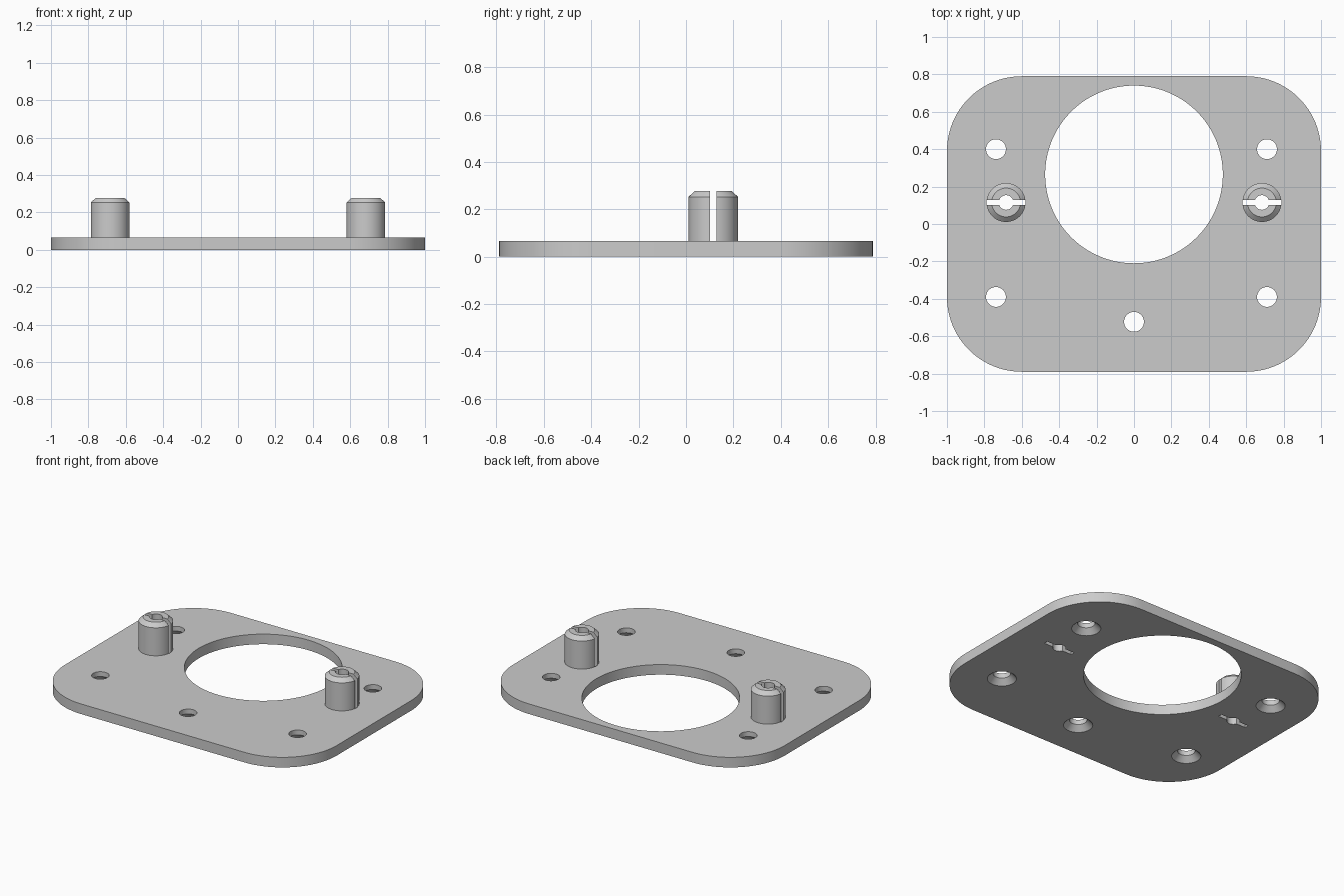
import bpy
import bmesh
from math import cos, sin, pi, radians

cube = bpy.data.objects.get("Cube")
if cube:
    bpy.data.objects.remove(cube, do_unlink=True)

THICK = 0.067
TOP = 0.278
OVER = 0.05          # how far cutters overshoot
POST_X, POST_Y, POST_R = 0.684, 0.115, 0.104

grey = bpy.data.materials.new("plain grey")
grey.use_nodes = True
grey.diffuse_color = (0.6, 0.6, 0.6, 1)
grey.node_tree.nodes["Principled BSDF"].inputs["Base Color"].default_value = (0.6, 0.6, 0.6, 1)


def finish(name, bm):
    bmesh.ops.recalc_face_normals(bm, faces=bm.faces)
    mesh = bpy.data.meshes.new(name)
    bm.to_mesh(mesh)
    bm.free()
    mesh.materials.append(grey)
    obj = bpy.data.objects.new(name, mesh)
    bpy.context.collection.objects.link(obj)
    return obj


def lathe(name, x, y, profile, segs=64):
    """Closed solid turned about a vertical axis from (radius, z) points."""
    bm = bmesh.new()
    rings = [[bm.verts.new((x + r * cos(2 * pi * i / segs), y + r * sin(2 * pi * i / segs), z))
              for i in range(segs)] for r, z in profile]
    for low, high in zip(rings, rings[1:]):
        for i in range(segs):
            j = (i + 1) % segs
            bm.faces.new((low[i], low[j], high[j], high[i]))
    bm.faces.new(rings[0])
    bm.faces.new(rings[-1])
    return finish(name, bm)


def box(name, x, y, half_x, half_y, z0, z1):
    bm = bmesh.new()
    bmesh.ops.create_cube(bm, size=1)
    for v in bm.verts:
        v.co = (x + v.co.x * 2 * half_x, y + v.co.y * 2 * half_y, z1 if v.co.z > 0 else z0)
    return finish(name, bm)


def rounded_plate(name, half_x, half_y, radius, height, steps=24):
    bm = bmesh.new()
    verts = []
    for k, (sx, sy) in enumerate(((1, 1), (-1, 1), (-1, -1), (1, -1))):
        for i in range(steps + 1):
            a = (k + i / steps) * pi / 2
            verts.append(bm.verts.new((sx * (half_x - radius) + radius * cos(a),
                                       sy * (half_y - radius) + radius * sin(a), 0)))
    face = bm.faces.new(verts)
    side = bmesh.ops.extrude_face_region(bm, geom=[face])["geom"]
    bmesh.ops.translate(bm, vec=(0, 0, height),
                        verts=[g for g in side if isinstance(g, bmesh.types.BMVert)])
    return finish(name, bm)


def combine(target, tool, operation):
    tool.hide_render = True
    mod = target.modifiers.new(tool.name, "BOOLEAN")
    mod.operation = operation
    mod.solver = "EXACT"
    mod.object = tool
    bpy.context.view_layer.objects.active = target
    bpy.ops.object.modifier_apply(modifier=mod.name)
    bpy.data.objects.remove(tool, do_unlink=True)


# Base plate with rounded corners
plate = rounded_plate("mounting_plate", 1.0, 0.79, 0.4, THICK)

# Large round opening
combine(plate, lathe("opening_cutter", 0, 0.265,
                     [(0.475, -OVER), (0.475, THICK + OVER)], 128), "DIFFERENCE")

# Screw holes, countersunk from below
for x, y in ((-0.738, 0.4), (0.711, 0.4), (-0.738, -0.39), (0.711, -0.39), (0, -0.523)):
    combine(plate, lathe("screw_cutter", x, y,
                         [(0.088, -OVER), (0.088, 0), (0.053, 0.035), (0.053, THICK + OVER)]),
            "DIFFERENCE")

# Chamfered posts, each bored and split by a slot through the plate
for side in (-1, 1):
    x = side * POST_X
    combine(plate, lathe("post", x, POST_Y,
                         [(POST_R, THICK / 2), (POST_R, 0.253), (0.077, TOP)]), "UNION")
    combine(plate, lathe("bore_cutter", x, POST_Y,
                         [(0.039, -OVER), (0.039, TOP + OVER)], 48), "DIFFERENCE")
    combine(plate, box("slot_cutter", x, POST_Y, POST_R + 0.001, 0.0135, -OVER, TOP + OVER),
            "DIFFERENCE")

# Smooth the round walls and keep the edges crisp
bpy.ops.object.select_all(action="DESELECT")
plate.select_set(True)
bpy.context.view_layer.objects.active = plate
bpy.ops.object.shade_smooth_by_angle(angle=radians(25))
